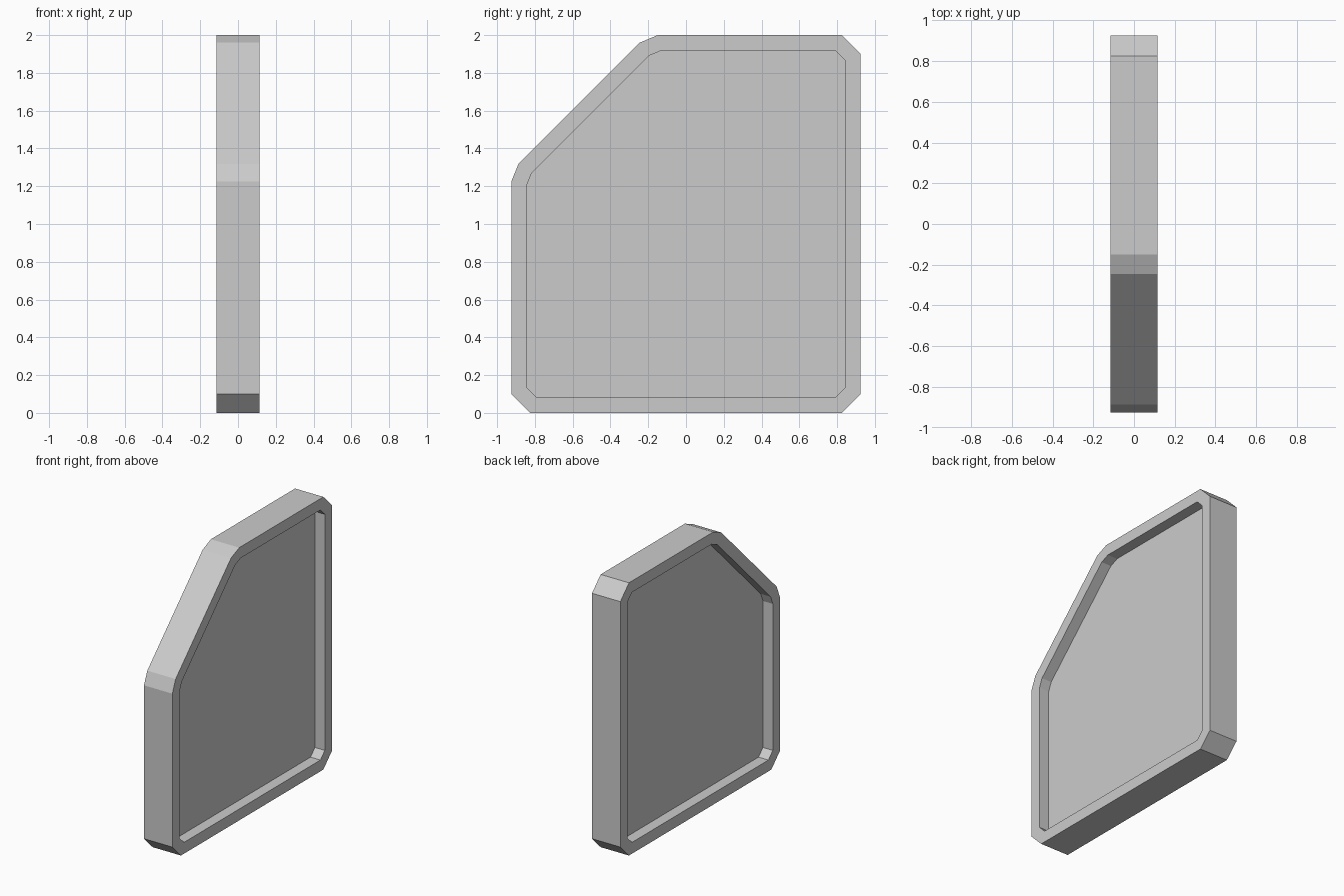
import bpy
import bmesh

cube = bpy.data.objects.get("Cube")
if cube:
    bpy.data.objects.remove(cube, do_unlink=True)

HALF_WIDTH = 0.115
RIM = 0.083
RECESS = 0.08

# Side outline (y, z): clipped corners with a long slope at the upper front
OUTLINE = [
    (-0.925, 0.10), (-0.825, 0), (0.825, 0), (0.925, 0.10),
    (0.925, 1.90), (0.825, 2), (-0.15, 2), (-0.245, 1.96),
    (-0.887, 1.318), (-0.925, 1.225),
]

grey = bpy.data.materials.new("light_grey")
grey.use_nodes = True
colour = (0.6, 0.6, 0.6, 1)
grey.diffuse_color = colour
grey.node_tree.nodes["Principled BSDF"].inputs["Base Color"].default_value = colour

# Solid slab extruded across the width
bm = bmesh.new()
base = bm.faces.new([bm.verts.new((-HALF_WIDTH, y, z)) for y, z in OUTLINE])
extruded = bmesh.ops.extrude_face_region(bm, geom=[base], use_keep_orig=True)
moved = [v for v in extruded["geom"] if isinstance(v, bmesh.types.BMVert)]
bmesh.ops.translate(bm, vec=(2 * HALF_WIDTH, 0, 0), verts=moved)
bmesh.ops.recalc_face_normals(bm, faces=bm.faces[:])

# Raised rim and sunken panel on both broad sides
for side in (-1, 1):
    bm.normal_update()
    panel = max(bm.faces, key=lambda f: f.normal.x * side * f.calc_area())
    bmesh.ops.inset_region(bm, faces=[panel], thickness=RIM, use_even_offset=True)
    sunk = bmesh.ops.extrude_discrete_faces(bm, faces=[panel])["faces"][0]
    bmesh.ops.translate(bm, vec=(-side * RECESS, 0, 0), verts=sunk.verts[:])
bmesh.ops.recalc_face_normals(bm, faces=bm.faces[:])

mesh = bpy.data.meshes.new("framed_side_panel")
bm.to_mesh(mesh)
bm.free()
mesh.materials.append(grey)
panel_object = bpy.data.objects.new("framed_side_panel", mesh)
bpy.context.collection.objects.link(panel_object)
